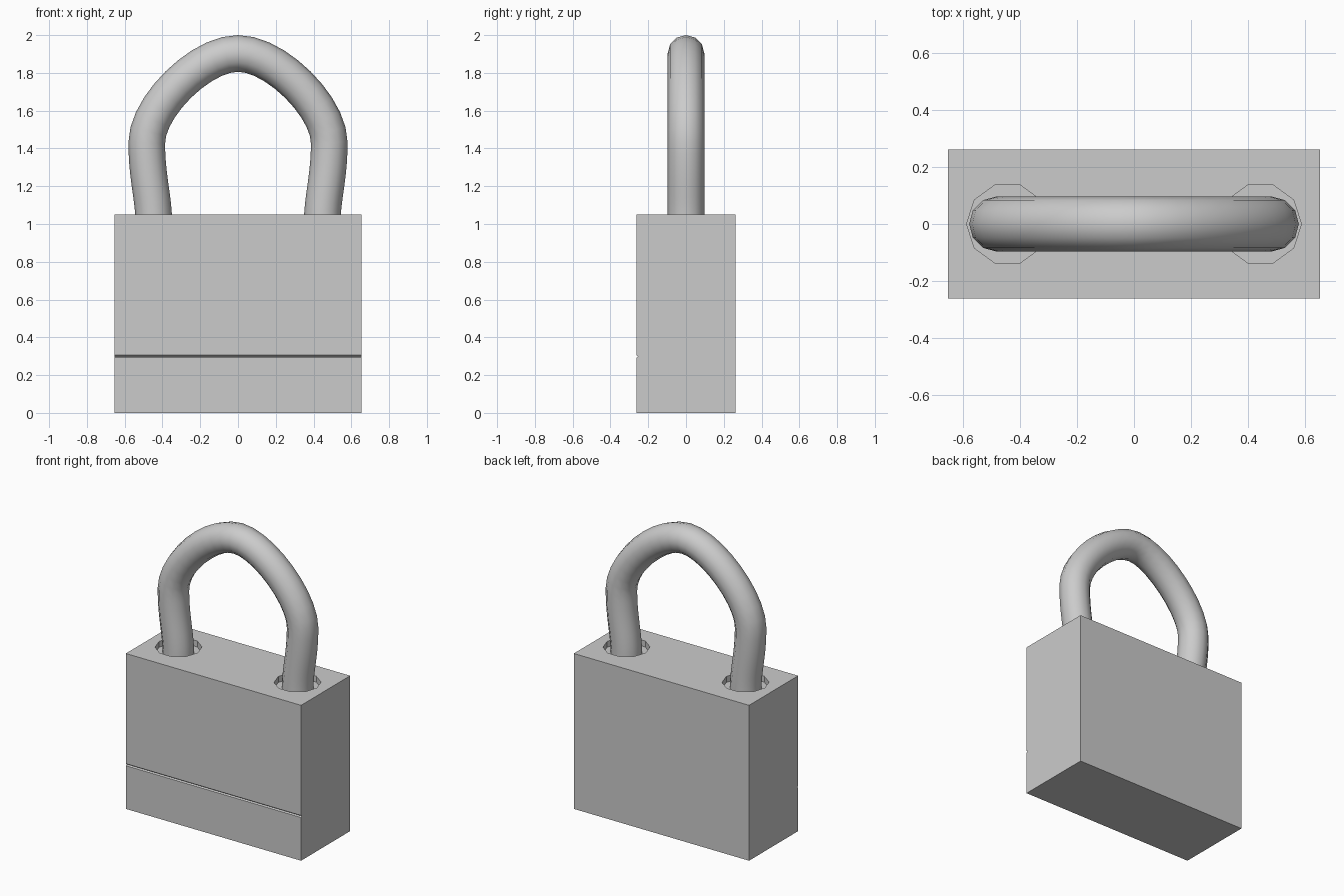
import bpy, bmesh, math

if "Cube" in bpy.data.objects:
    bpy.data.objects.remove(bpy.data.objects["Cube"])

steel = bpy.data.materials.new("grey_steel")
steel.diffuse_color = (0.6, 0.6, 0.6, 1)
steel.use_nodes = True
steel.node_tree.nodes["Principled BSDF"].inputs["Base Color"].default_value = steel.diffuse_color

W, D, H = 0.655, 0.262, 1.05      # body half width, half depth, height
LEG_X, LEG_R = 0.445, 0.097       # shackle leg position and radius
SOCKET_DEPTH = 0.04


def add_object(name, bm):
    bmesh.ops.recalc_face_normals(bm, faces=bm.faces[:])
    mesh = bpy.data.meshes.new(name)
    bm.to_mesh(mesh)
    bm.free()
    obj = bpy.data.objects.new(name, mesh)
    bpy.context.collection.objects.link(obj)
    mesh.materials.append(steel)
    return obj


# Lock body: side profile with a fine groove across the front, extruded along x
profile = [(-D, 0), (D, 0), (D, H), (-D, H),
           (-D, 0.306), (-D + 0.008, 0.299), (-D, 0.292)]
bm = bmesh.new()
face = bm.faces.new([bm.verts.new((-W, y, z)) for y, z in profile])
side = bmesh.ops.extrude_face_region(bm, geom=[face])
bmesh.ops.translate(bm, vec=(2 * W, 0, 0),
                    verts=[v for v in side["geom"] if isinstance(v, bmesh.types.BMVert)])
body = add_object("lock_body", bm)

# Ten-sided sockets cut into the top around each leg
for label, s in (("left", -1), ("right", 1)):
    bm = bmesh.new()
    bmesh.ops.create_cone(bm, cap_ends=True, segments=10, radius1=0.144, radius2=0.144,
                          depth=2 * SOCKET_DEPTH)
    # put a corner of the polygon on the x axis
    start = bm.verts[:][0].co
    turn = -math.atan2(start.y, start.x)
    for v in bm.verts:
        a, r = math.atan2(v.co.y, v.co.x) + turn, math.hypot(v.co.x, v.co.y)
        v.co.x, v.co.y = s * LEG_X + r * math.cos(a), r * math.sin(a)
        v.co.z += H
    cutter = add_object(label + "_socket_cutter", bm)
    cutter.hide_render = True
    cutter.hide_set(True)
    cut = body.modifiers.new(label + "_socket", 'BOOLEAN')
    cut.operation, cut.solver, cut.object = 'DIFFERENCE', 'EXACT', cutter

# Shackle: round bar swept along a mirrored curve
# (x, z, handle dx, handle dz) for the right half, from leg to crown
half = [(LEG_X, H - SOCKET_DEPTH - 0.02, 0, 0.15), (0.483, 1.43, 0, 0.19)]
crown = [(0, 1.903, -0.2, 0)]
left = [(-x, z, -dx, -dz) for x, z, dx, dz in reversed(half)]
path = half + crown + left
curve = bpy.data.curves.new("shackle", 'CURVE')
curve.dimensions = '3D'
curve.bevel_depth = LEG_R
curve.bevel_resolution = 4
curve.resolution_u = 10
curve.use_fill_caps = True
spline = curve.splines.new('BEZIER')
spline.bezier_points.add(len(path) - 1)
for p, (x, z, dx, dz) in zip(spline.bezier_points, path):
    p.handle_left_type = p.handle_right_type = 'FREE'
    p.co = (x, 0, z)
    p.handle_right = (x + dx, 0, z + dz)
    p.handle_left = (x - dx, 0, z - dz)
curve.materials.append(steel)
shackle = bpy.data.objects.new("shackle", curve)
bpy.context.collection.objects.link(shackle)
bpy.context.view_layer.objects.active = shackle
shackle.select_set(True)
bpy.ops.object.convert(target='MESH')
bpy.ops.object.shade_smooth_by_angle(angle=math.radians(40))
